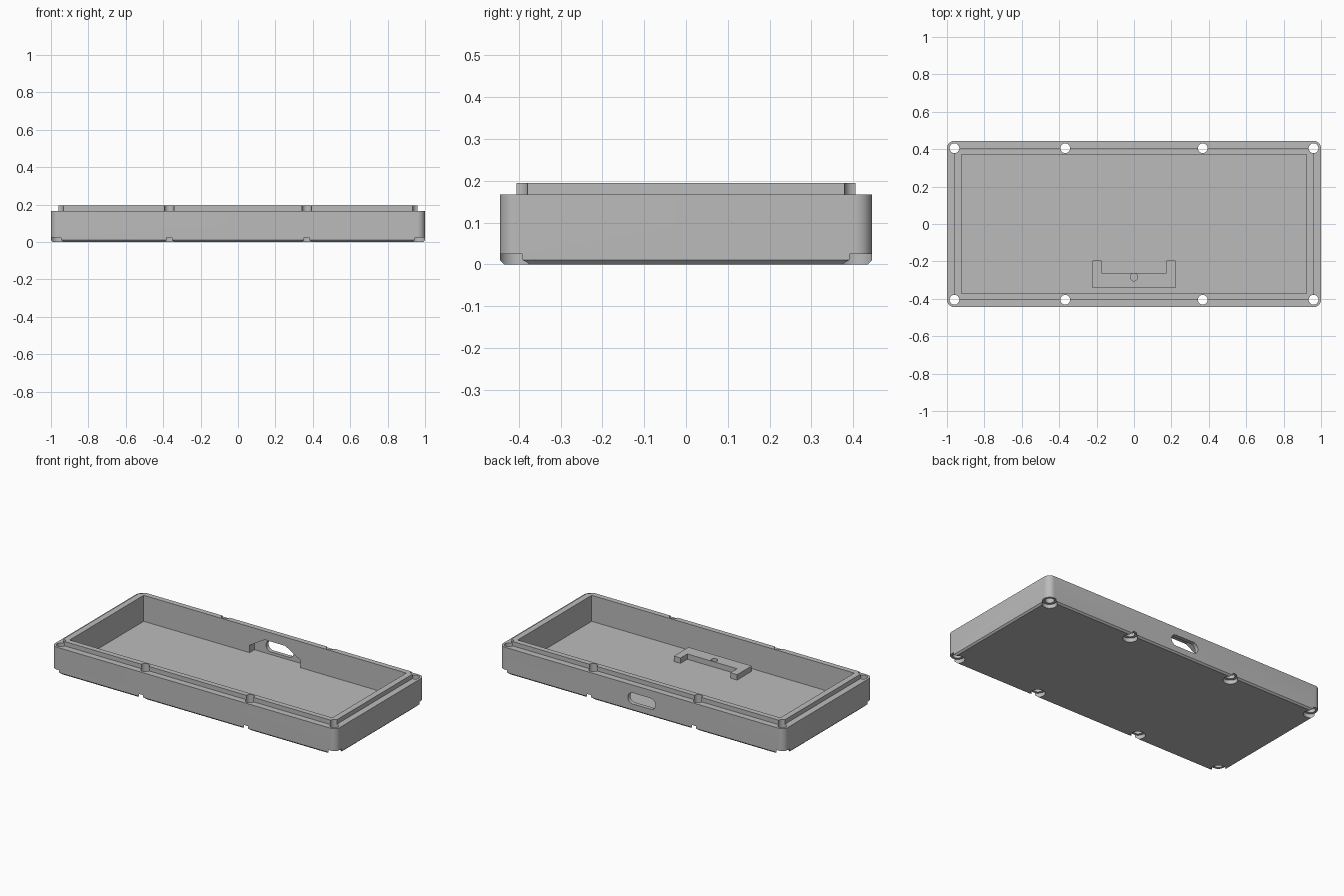
import bpy, bmesh, math
from mathutils import Matrix

HX, HY = 1.0, 0.445          # half size of the case
RADIUS = 0.04                # corner radius
RIM, TOP, FLOOR = 0.167, 0.195, 0.03
BX, BY = HX - RADIUS, HY - RADIUS   # screw rows, also the lip outline

cube = bpy.data.objects.get("Cube")
if cube:
    bpy.data.objects.remove(cube, do_unlink=True)

grey = bpy.data.materials.new("Plain grey")
grey.use_nodes = True
grey.diffuse_color = (0.5, 0.5, 0.5, 1)
grey.node_tree.nodes["Principled BSDF"].inputs["Base Color"].default_value = (0.5, 0.5, 0.5, 1)


def prism(name, outline, low, high, chamfer=0, upright=False):
    """Extrude an outline along z, or along y when upright (outline is then x, z)."""
    bm = bmesh.new()
    base = bm.faces.new([bm.verts.new((u, v, 0)) for u, v in outline])
    up = bmesh.ops.extrude_face_region(bm, geom=[base])["geom"]
    for v in up:
        if isinstance(v, bmesh.types.BMVert):
            v.co.z = high - low
    if chamfer:
        edges = [e for e in bm.edges if all(abs(v.co.z) < 1e-6 for v in e.verts)]
        bmesh.ops.bevel(bm, geom=edges, offset=chamfer, segments=1, affect='EDGES')
    bmesh.ops.translate(bm, verts=bm.verts, vec=(0, 0, low))
    if upright:
        turn = Matrix(((1, 0, 0, 0), (0, 0, 1, 0), (0, 1, 0, 0), (0, 0, 0, 1)))
        bmesh.ops.transform(bm, matrix=turn, verts=bm.verts)
    bmesh.ops.recalc_face_normals(bm, faces=bm.faces)
    mesh = bpy.data.meshes.new(name)
    bm.to_mesh(mesh)
    bm.free()
    mesh.materials.append(grey)
    obj = bpy.data.objects.new(name, mesh)
    bpy.context.collection.objects.link(obj)
    return obj


def box(hx, hy):
    return [(-hx, -hy), (hx, -hy), (hx, hy), (-hx, hy)]


def rounded(hx, hy, r, cy=0, steps=10):
    """Rounded rectangle outline; becomes a pill or circle when r is large."""
    pts = []
    for q, (sx, sy) in enumerate([(1, 1), (-1, 1), (-1, -1), (1, -1)]):
        for i in range(steps + 1):
            a = (q + i / steps) * math.pi / 2
            p = (sx * (hx - r) + r * math.cos(a), cy + sy * (hy - r) + r * math.sin(a))
            if not pts or math.dist(p, pts[-1]) > 1e-5:
                pts.append(p)
    if math.dist(pts[0], pts[-1]) < 1e-5:
        pts.pop()
    return pts


def circle(r, x, y, n=32):
    return [(x + r * math.cos(math.tau * i / n), y + r * math.sin(math.tau * i / n))
            for i in range(n)]


def combine(target, tool, operation='DIFFERENCE'):
    tool.hide_render = True
    mod = target.modifiers.new("cut", 'BOOLEAN')
    mod.operation, mod.solver, mod.object = operation, 'EXACT', tool
    bpy.context.view_layer.objects.active = target
    bpy.ops.object.modifier_apply(modifier=mod.name)
    bpy.data.objects.remove(tool, do_unlink=True)


def finish(obj):
    bpy.ops.object.select_all(action='DESELECT')
    obj.select_set(True)
    bpy.context.view_layer.objects.active = obj
    bpy.ops.object.shade_smooth_by_angle(angle=math.radians(30))


# Tray body with raised lip and square cavity
case = prism("case_body", rounded(HX, HY, RADIUS), 0, RIM, chamfer=0.01)
combine(case, prism("lip", box(BX, BY), 0.1, TOP), 'UNION')
combine(case, prism("cavity", box(0.922, 0.371), FLOOR, 0.3))

# Screw holes with counterbores underneath
for x in (-BX, -0.368, 0.368, BX):
    for y in (-BY, BY):
        combine(case, prism("screw_hole", circle(0.026, x, y), -0.1, 0.3))
        combine(case, prism("counterbore", circle(0.0425, x, y), -0.1, 0.025))

# Pocket with sloped shoulders inside the back wall, and the port through it
pocket = [(-0.178, FLOOR), (0.178, FLOOR), (0.178, 0.077),
          (0.072, 0.14), (-0.072, 0.14), (-0.178, 0.077)]
combine(case, prism("pocket", pocket, 0.36, 0.42, upright=True))
combine(case, prism("port", rounded(0.097, 0.035, 0.035, cy=0.082), 0.38, 0.5, upright=True))
finish(case)

# U-shaped board holder on the floor, with a peg hole
holder = [(-0.222, -0.342), (0.222, -0.342), (0.222, -0.195), (0.175, -0.195),
          (0.175, -0.263), (-0.175, -0.263), (-0.175, -0.195), (-0.222, -0.195)]
bracket = prism("board_holder", holder, FLOOR - 0.005, 0.064)
combine(bracket, prism("peg_hole", circle(0.02, 0, -0.284), 0, 0.1))
finish(bracket)
